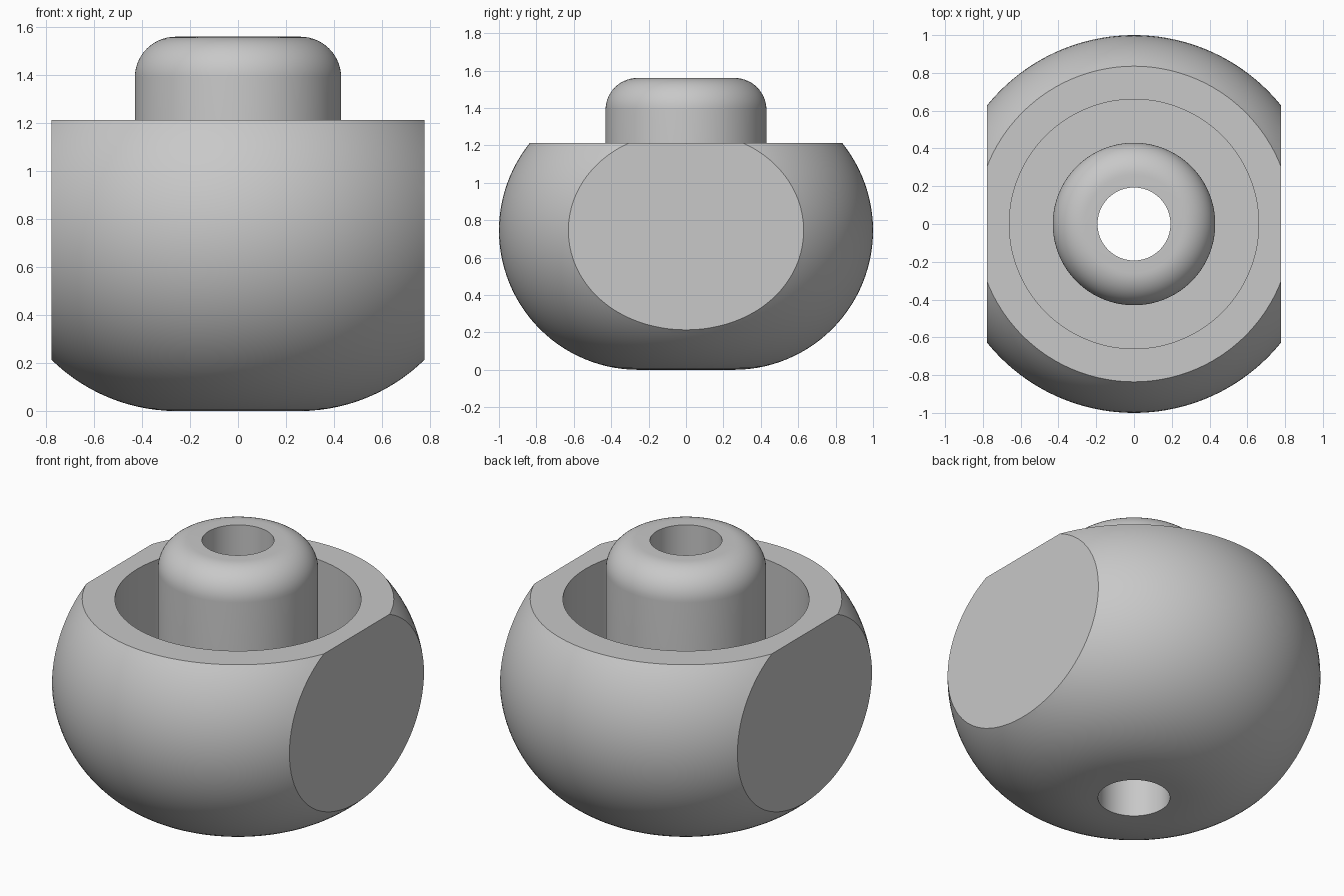
import bpy, bmesh
from math import sin, cos, pi, asin
from mathutils import Matrix, Vector

cube = bpy.data.objects.get("Cube")
if cube:
    bpy.data.objects.remove(cube, do_unlink=True)

SEGMENTS = 144
BORE, POST, CAVITY = 0.193, 0.43, 0.66      # radii
RIM_Z, FLOOR_Z, TOP_Z = 1.212, 0.42, 1.56   # heights
ROUND, FILLET = 0.745, 0.17                 # edge rounding of body and post
FLAT_X = 0.777                              # distance of the side flats


def arc(r, z, radius, start, end, steps):
    """Points (r, z) along an arc, including both ends."""
    angles = [start + (end - start) * i / steps for i in range(steps + 1)]
    return [(r + radius * cos(a), z + radius * sin(a)) for a in angles]


# Closed half section: bore, rounded outside, rim, cavity, rounded post
profile = [(BORE, 0)]
profile += arc(1 - ROUND, ROUND, ROUND, -pi / 2, asin((RIM_Z - ROUND) / ROUND), 40)
profile += [(CAVITY, RIM_Z), (CAVITY, FLOOR_Z), (POST, FLOOR_Z)]
profile += arc(POST - FILLET, TOP_Z - FILLET, FILLET, 0, pi / 2, 14)
profile += [(BORE, TOP_Z)]

# Revolve the section around z
bm = bmesh.new()
verts = [bm.verts.new((r, 0, z)) for r, z in profile]
edges = [bm.edges.new((a, b)) for a, b in zip(verts, verts[1:] + verts[:1])]
bmesh.ops.spin(bm, geom=verts + edges, cent=(0, 0, 0), axis=(0, 0, 1),
               angle=2 * pi, steps=SEGMENTS, use_merge=True)
bmesh.ops.remove_doubles(bm, verts=bm.verts[:], dist=1e-5)

# Slice the two side flats and close them
for side in (-1, 1):
    cut = bmesh.ops.bisect_plane(
        bm, geom=bm.verts[:] + bm.edges[:] + bm.faces[:], dist=1e-5,
        plane_co=(side * FLAT_X, 0, 0), plane_no=(side, 0, 0), clear_outer=True)
    border = [e for e in cut["geom_cut"] if isinstance(e, bmesh.types.BMEdge)]
    bmesh.ops.holes_fill(bm, edges=border, sides=0)
bmesh.ops.recalc_face_normals(bm, faces=bm.faces[:])

mesh = bpy.data.meshes.new("cup_with_post")
bm.to_mesh(mesh)
bm.free()
body = bpy.data.objects.new("cup_with_post", mesh)
bpy.context.collection.objects.link(body)

# Plain grey material
grey = bpy.data.materials.new("plain grey")
grey.use_nodes = True
colour = (0.58, 0.58, 0.58, 1)
grey.diffuse_color = colour
for node in grey.node_tree.nodes:
    if node.type == 'BSDF_PRINCIPLED':
        node.inputs["Base Color"].default_value = colour
mesh.materials.append(grey)

# Smooth curves, sharp edges
bpy.ops.object.select_all(action='DESELECT')
body.select_set(True)
bpy.context.view_layer.objects.active = body
bpy.ops.object.shade_smooth_by_angle(angle=pi / 6)
